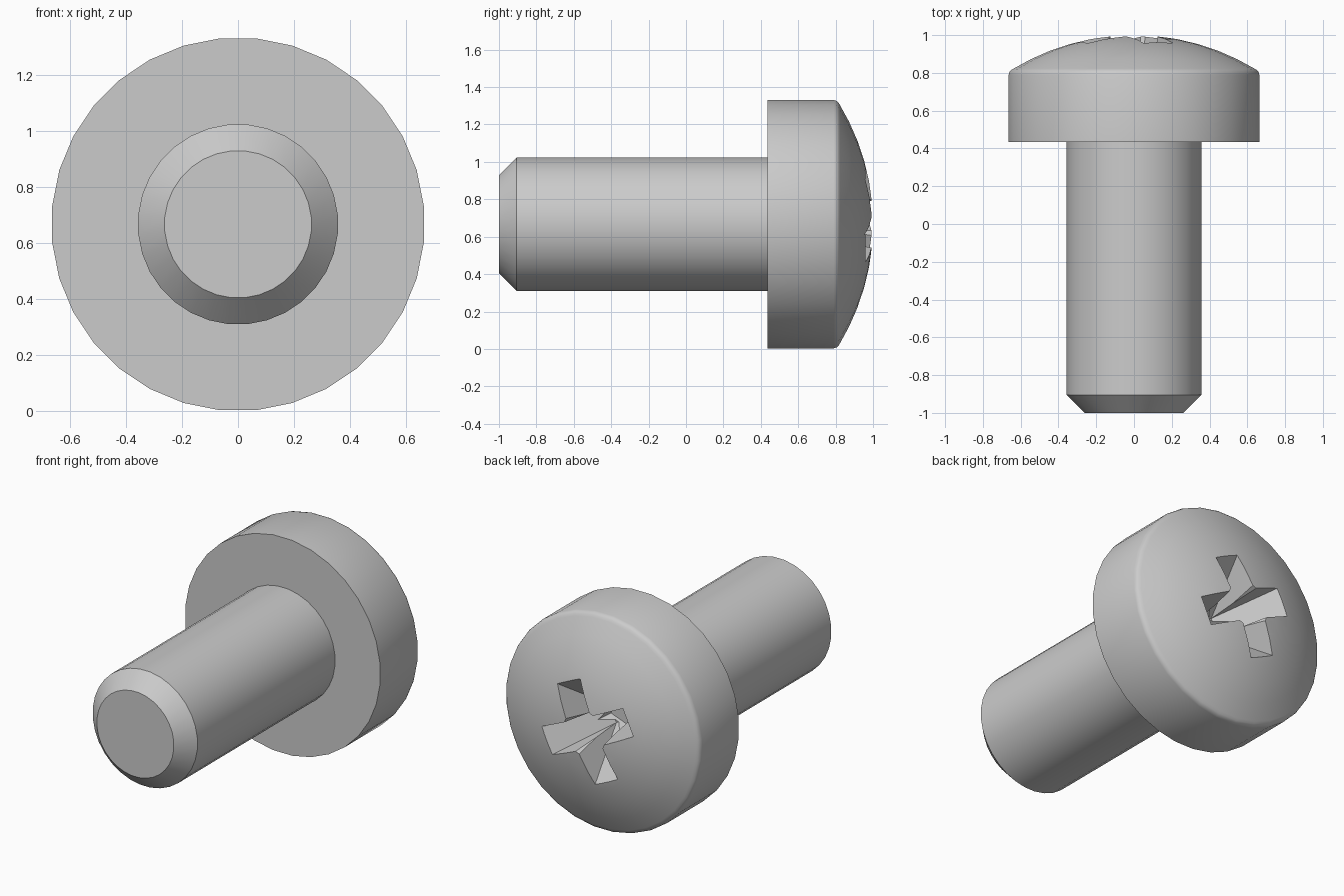
import bpy, bmesh, math
from mathutils import Vector

cube = bpy.data.objects.get("Cube")
if cube:
    bpy.data.objects.remove(cube, do_unlink=True)

SIDES = 32
AXIS_Z = 0.667

steel = bpy.data.materials.new("grey_steel")
steel.use_nodes = True
GREY = (0.6, 0.6, 0.6, 1)
steel.diffuse_color = GREY
steel.node_tree.nodes["Principled BSDF"].inputs["Base Color"].default_value = GREY


def make_object(name, bm):
    bmesh.ops.recalc_face_normals(bm, faces=bm.faces)
    mesh = bpy.data.meshes.new(name)
    bm.to_mesh(mesh)
    bm.free()
    mesh.materials.append(steel)
    obj = bpy.data.objects.new(name, mesh)
    bpy.context.collection.objects.link(obj)
    return obj


def skin_rings(bm, rings, pole=None):
    """Bridge rings of points; cap the ends, the last one with a fan if a pole is given."""
    loops = [[bm.verts.new(p) for p in ring] for ring in rings]
    n = len(loops[0])
    for a, b in zip(loops, loops[1:]):
        for i in range(n):
            j = (i + 1) % n
            bm.faces.new((a[i], a[j], b[j], b[i]))
    bm.faces.new(loops[0])
    if pole is None:
        bm.faces.new(loops[-1])
    else:
        tip = bm.verts.new(pole)
        for i in range(n):
            bm.faces.new((loops[-1][i], loops[-1][(i + 1) % n], tip))


def lathe(name, profile, pole=None):
    """Turn (radius, y) points around the screw axis."""
    bm = bmesh.new()
    angles = [(i + 0.5) * math.tau / SIDES for i in range(SIDES)]
    rings = [[(r * math.cos(a), y, AXIS_Z + r * math.sin(a)) for a in angles]
             for r, y in profile]
    skin_rings(bm, rings, pole)
    return make_object(name, bm)


def tapered_cutter(name, angle, sections):
    """Rectangular bar narrowing with depth; sections are (half length, half width, y)."""
    bm = bmesh.new()
    u = Vector((math.cos(angle), 0, math.sin(angle)))
    v = Vector((-math.sin(angle), 0, math.cos(angle)))
    rings = [[Vector((0, y, AXIS_Z)) + u * sx * l + v * sy * w
              for sx, sy in ((1, 1), (-1, 1), (-1, -1), (1, -1))]
             for l, w, y in sections]
    skin_rings(bm, rings)
    obj = make_object(name, bm)
    obj.hide_render = True
    return obj


# Shank with chamfered tip, slightly embedded in the head
shank = lathe("shank", [(0.263, -1), (0.358, -0.905), (0.358, 0.46)])

# Head: straight rim, rounded shoulder, shallow dome
DOME_R = 1.246
dome = [(r, 1 - DOME_R + math.sqrt(DOME_R ** 2 - r * r))
        for r in (0.64, 0.55, 0.45, 0.34, 0.23, 0.12)]
head = lathe("head", [(0.667, 0.435), (0.667, 0.79), (0.662, 0.806), (0.653, 0.816)] + dome,
             pole=(0, 1, AXIS_Z))

# Cross recess: two tapered slots and a diamond that chamfers the inner corners
TURN = math.radians(-25)
slot = [(0.345, 0.09, 1.01), (0.055, 0.055, 0.64)]
core = [(0.142, 0.142, 1.01), (0.06, 0.06, 0.62)]
cutters = [tapered_cutter("slot_cutter_a", TURN, slot),
           tapered_cutter("slot_cutter_b", TURN + math.pi / 2, slot),
           tapered_cutter("core_cutter", TURN + math.pi / 4, core)]
bpy.context.view_layer.objects.active = head
for cutter in cutters:
    mod = head.modifiers.new(cutter.name, 'BOOLEAN')
    mod.operation = 'DIFFERENCE'
    mod.solver = 'EXACT'
    mod.object = cutter
    bpy.ops.object.modifier_apply(modifier=mod.name)
for cutter in cutters:
    bpy.data.objects.remove(cutter, do_unlink=True)

# Smooth the round surfaces, keep creases sharp
bpy.ops.object.select_all(action='DESELECT')
for obj in (shank, head):
    obj.select_set(True)
bpy.context.view_layer.objects.active = head
bpy.ops.object.shade_smooth_by_angle(angle=math.radians(28))
